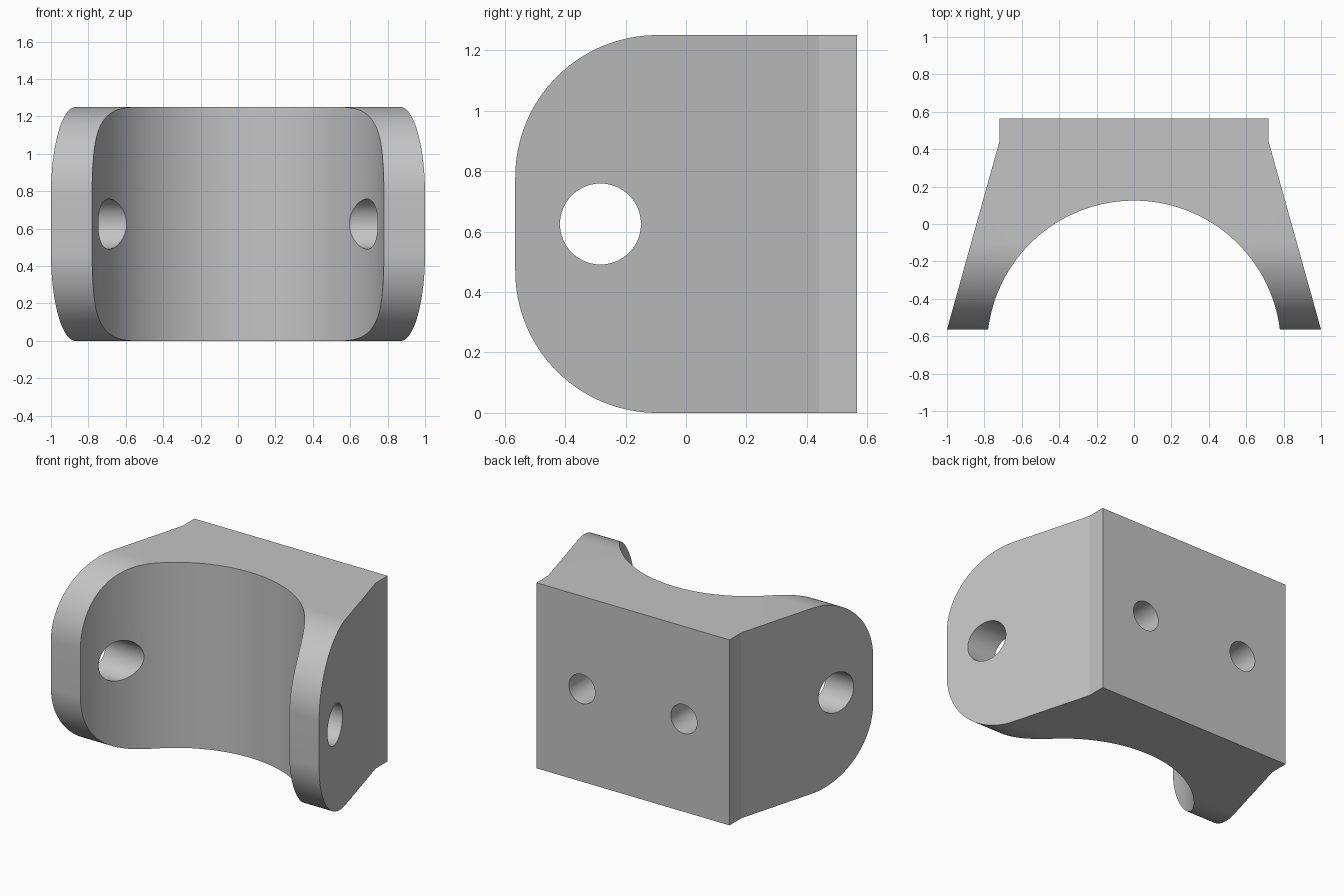
import bpy, bmesh
from math import sin, cos, pi, asin, radians
from mathutils import Matrix, Vector

if "Cube" in bpy.data.objects:
    bpy.data.objects.remove(bpy.data.objects["Cube"], do_unlink=True)

H = 1.25          # bracket height
FRONT, BACK = -0.565, 0.565

grey = bpy.data.materials.new("plain grey")
grey.use_nodes = True
colour = (0.55, 0.55, 0.55, 1)
grey.diffuse_color = colour
grey.node_tree.nodes["Principled BSDF"].inputs["Base Color"].default_value = colour


def arc(cx, cy, r, a0, a1, n):
    """Points along a circular arc, angles in radians."""
    return [(cx + r * cos(a0 + (a1 - a0) * i / n),
             cy + r * sin(a0 + (a1 - a0) * i / n)) for i in range(n + 1)]


def prism(name, points, start, step):
    """Extrude a closed outline of 3D points along a direction."""
    bm = bmesh.new()
    face = bm.faces.new([bm.verts.new(Vector(p) + Vector(start)) for p in points])
    top = bmesh.ops.extrude_face_region(bm, geom=[face])
    bmesh.ops.translate(bm, vec=step,
                        verts=[g for g in top["geom"] if isinstance(g, bmesh.types.BMVert)])
    bmesh.ops.recalc_face_normals(bm, faces=bm.faces)
    return finish(name, bm)


def finish(name, bm):
    mesh = bpy.data.meshes.new(name)
    bm.to_mesh(mesh)
    bm.free()
    obj = bpy.data.objects.new(name, mesh)
    mesh.materials.append(grey)
    bpy.context.collection.objects.link(obj)
    return obj


def drill(name, centre, radius, length, axis):
    """Cylindrical cutter centred on a point, along the x or y axis."""
    bm = bmesh.new()
    turn = Matrix.Rotation(pi / 2, 4, "Y" if axis == "x" else "X")
    bmesh.ops.create_cone(bm, cap_ends=True, segments=64, radius1=radius, radius2=radius,
                          depth=length, matrix=Matrix.Translation(centre) @ turn)
    return finish(name, bm)


def combine(obj, cutter, operation):
    mod = obj.modifiers.new(cutter.name, "BOOLEAN")
    mod.object, mod.operation, mod.solver = cutter, operation, "EXACT"
    bpy.context.view_layer.objects.active = obj
    bpy.ops.object.modifier_apply(modifier=mod.name)
    bpy.data.objects.remove(cutter, do_unlink=True)


# Plan outline: flat back, splayed arms and a round saddle, run past the front
R, CY = 0.786, -0.661
past = FRONT - 0.035
tip = 1 + 0.28 / 1.005 * 0.035
a = asin((past - CY) / R)
plan = [(-0.72, 0.44), (-0.72, BACK), (0.72, BACK), (0.72, 0.44), (tip, past)]
plan += arc(0, CY, R, a, pi - a, 72) + [(-tip, past)]
bracket = prism("bracket", [(x, y, 0) for x, y in plan], (0, 0, -0.1), (0, 0, H + 0.2))

# Side outline: rounded arm ends
r = 0.47
side = [(BACK + 0.2, 0), (BACK + 0.2, H)]
side += arc(FRONT + r, H - r, r, pi / 2, pi, 32)
side += arc(FRONT + r, r, r, pi, 1.5 * pi, 32)
combine(bracket, prism("side_shape", [(0, y, z) for y, z in side], (-1.2, 0, 0), (2.4, 0, 0)),
        "INTERSECT")

# Pivot hole through both arms, and two blind mounting holes in the back
combine(bracket, drill("pivot_hole", (0, -0.283, H / 2), 0.134, 3, "x"), "DIFFERENCE")
for x in (-0.38, 0.38):
    combine(bracket, drill("mounting_hole", (x, BACK, H / 2), 0.098, 0.7, "y"), "DIFFERENCE")

# Smooth the curves, keep the edges crisp
bpy.ops.object.select_all(action="DESELECT")
bracket.select_set(True)
bpy.context.view_layer.objects.active = bracket
bpy.ops.object.shade_smooth_by_angle(angle=radians(10))
